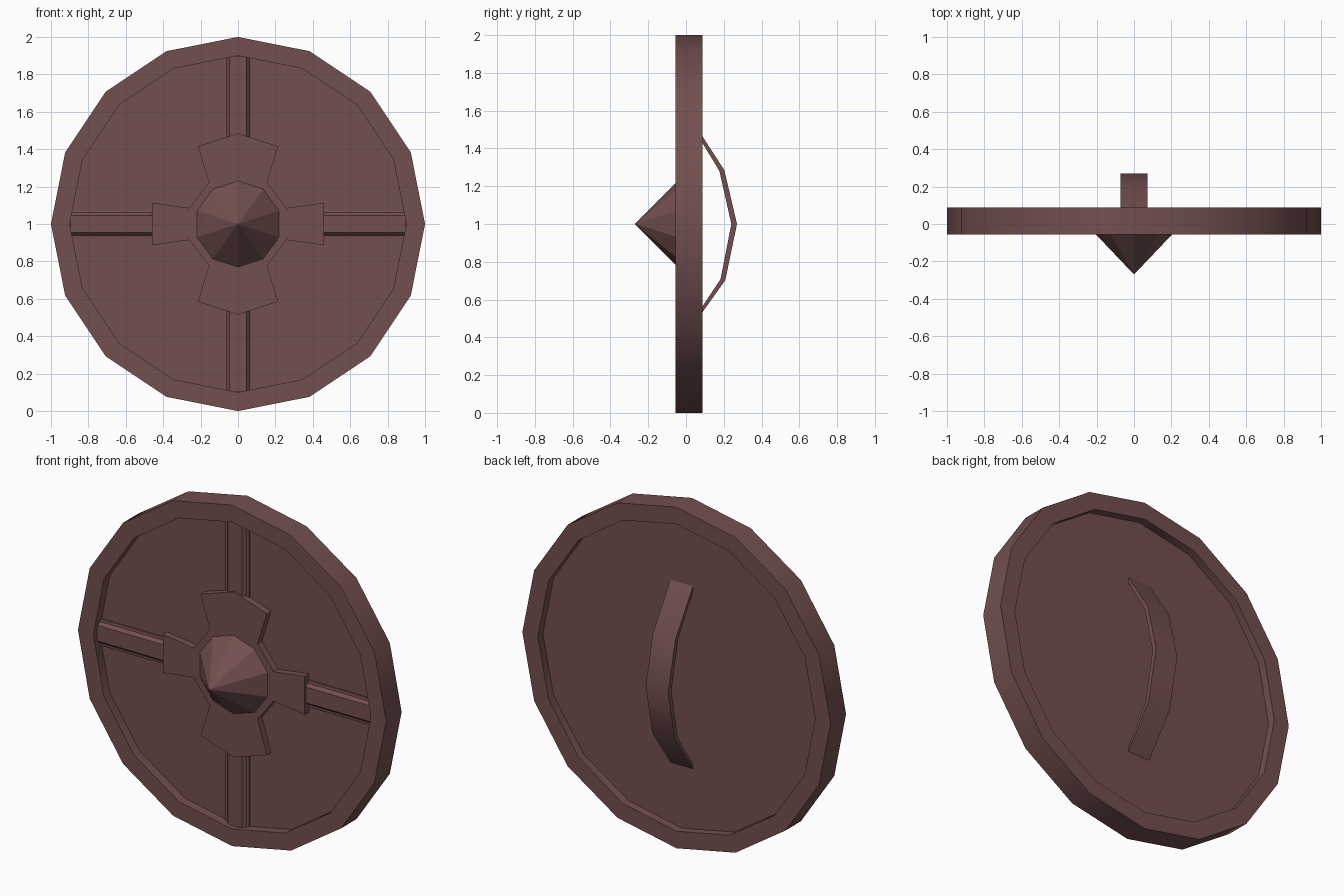
import bpy, bmesh, math
from mathutils import Matrix, Vector

cube = bpy.data.objects.get("Cube")
if cube:
    bpy.data.objects.remove(cube, do_unlink=True)

COLOUR = (0.171, 0.080, 0.078, 1.0)
paint = bpy.data.materials.new("dull_red_brown")
paint.use_nodes = True
paint.diffuse_color = COLOUR
paint.node_tree.nodes["Principled BSDF"].inputs["Base Color"].default_value = COLOUR
CENTRE = Vector((0, 0, 1))


def finish(bm, name, smooth=False):
    bmesh.ops.recalc_face_normals(bm, faces=bm.faces)
    mesh = bpy.data.meshes.new(name)
    bm.to_mesh(mesh)
    bm.free()
    obj = bpy.data.objects.new(name, mesh)
    bpy.context.collection.objects.link(obj)
    mesh.materials.append(paint)
    if smooth:
        bpy.ops.object.select_all(action='DESELECT')
        obj.select_set(True)
        bpy.context.view_layer.objects.active = obj
        bpy.ops.object.shade_smooth_by_angle(angle=math.radians(30))
    return obj


def prism(points, shift, name, smooth=False):
    """Extrude a closed outline along a vector."""
    bm = bmesh.new()
    face = bm.faces.new([bm.verts.new(p) for p in points])
    new = bmesh.ops.extrude_face_region(bm, geom=[face])
    bmesh.ops.translate(bm, vec=shift, verts=[v for v in new["geom"] if isinstance(v, bmesh.types.BMVert)])
    return finish(bm, name, smooth)


def ring(radius, y, sides):
    """Polygon around the shield centre with one corner at the top."""
    turn = 2 * math.pi / sides
    return [CENTRE + Vector((radius * math.sin(i * turn), y, radius * math.cos(i * turn)))
            for i in range(sides)]


# Rim: rectangular section swept around sixteen sides
SIDES, FRONT, BACK = 16, -0.055, 0.088
bm = bmesh.new()
loops = [[bm.verts.new(p) for p in ring(r, y, SIDES)]
         for r, y in ((1, FRONT), (1, BACK), (0.9, BACK), (0.9, FRONT))]
for k in range(4):
    a, b = loops[k], loops[(k + 1) % 4]
    for i in range(SIDES):
        j = (i + 1) % SIDES
        bm.faces.new((a[i], a[j], b[j], b[i]))
finish(bm, "rim", smooth=True)

# Recessed board inside the rim
prism(ring(0.905, 0.0, SIDES), Vector((0, 0.04, 0)), "board")

# Four ribs with a raised middle and low side flanges
half = [(0.078, 0.01), (0.078, -0.008), (0.062, -0.01), (0.046, -0.028)]
section = half + [(-x, y) for x, y in reversed(half)]
for i, side in enumerate(("top", "left", "bottom", "right")):
    turn = Matrix.Rotation(i * math.pi / 2, 3, 'Y')
    points = [CENTRE + turn @ Vector((x, y, 0.2)) for x, y in section]
    prism(points, turn @ Vector((0, 0, 0.695)), "rib_" + side)

# Cross-shaped plate, mirrored from one quarter
quarter = [(0, 0.485), (0.215, 0.415), (0.155, 0.222), (0.26, 0.086), (0.46, 0.113)]
right_half = quarter + [(x, -z) for x, z in reversed(quarter)]
outline = right_half + [(-x, z) for x, z in reversed(right_half[1:-1])]
prism([CENTRE + Vector((x, -0.04, z)) for x, z in outline], Vector((0, 0.05, 0)), "cross_plate")

# Ten-sided pointed boss
bm = bmesh.new()
base = [bm.verts.new(p) for p in ring(0.24, -0.03, 10)]
tip = bm.verts.new((0, -0.27, 1))
bm.faces.new(base)
for i in range(10):
    bm.faces.new((base[i], base[(i + 1) % 10], tip))
finish(bm, "boss")

# Bent strap handle on the back
outer = [(0.035, 1.545), (0.203, 1.285), (0.27, 1.0), (0.208, 0.702), (0.035, 0.46)]
inner = [(0.035, 1.515), (0.177, 1.28), (0.24, 1.0), (0.183, 0.708), (0.035, 0.485)]
strap = outer + inner[::-1]
prism([(-0.073, y, z) for y, z in strap], Vector((0.146, 0, 0)), "handle", smooth=True)
